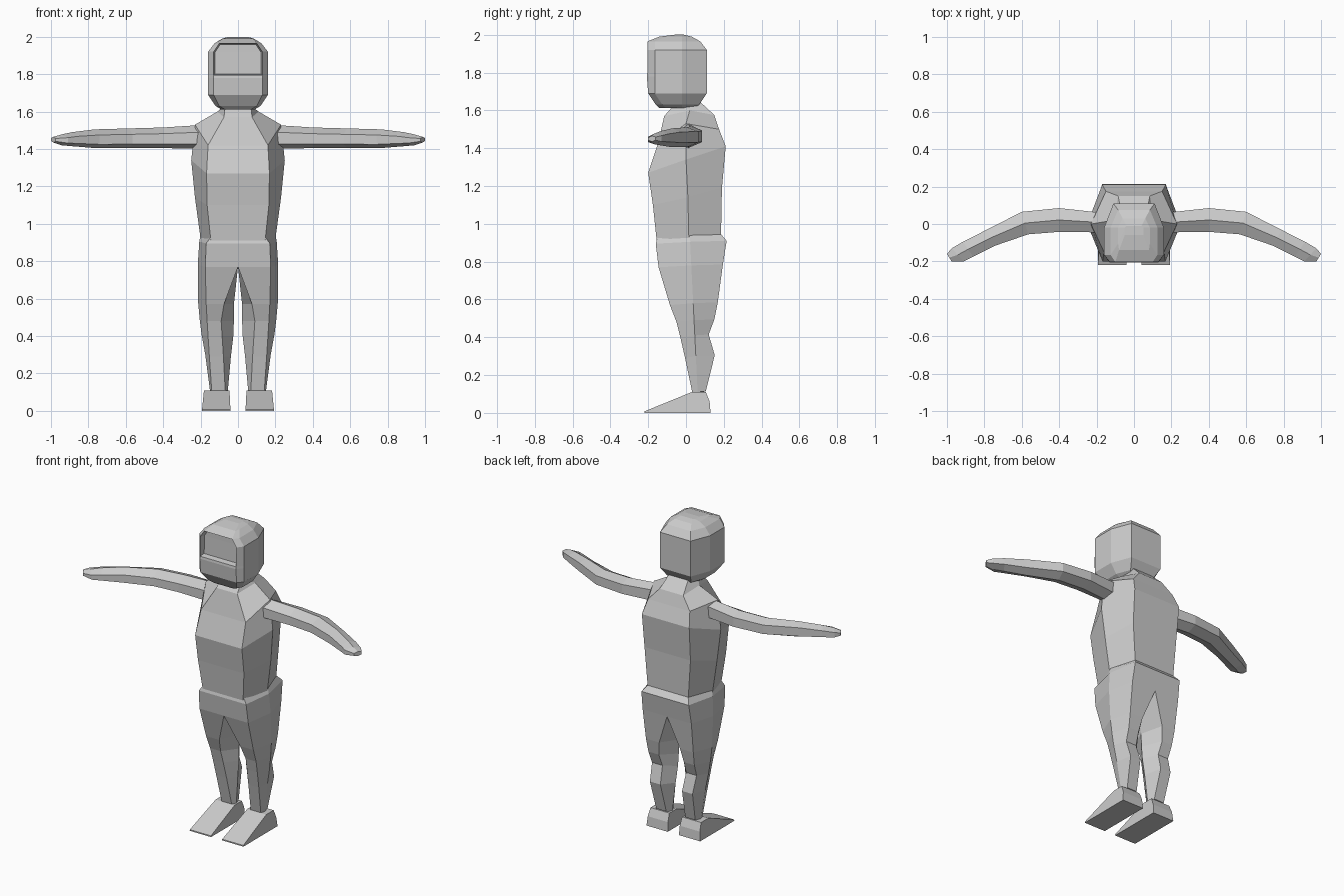
import bpy, bmesh

grey = bpy.data.materials.new("light grey")
grey.diffuse_color = (0.6, 0.6, 0.6, 1)


def loft(name, rings, mirror=False):
    """Skin a list of equal closed rings, cap both ends, optionally mirror in x."""
    bm = bmesh.new()
    rows = [[bm.verts.new(p) for p in r] for r in rings]
    n = len(rows[0])
    for a, b in zip(rows, rows[1:]):
        for i in range(n):
            j = (i + 1) % n
            bm.faces.new((a[i], a[j], b[j], b[i]))
    bm.faces.new(rows[0])
    bm.faces.new(rows[-1][::-1])
    bmesh.ops.remove_doubles(bm, verts=bm.verts, dist=0.0005)
    bmesh.ops.recalc_face_normals(bm, faces=bm.faces)
    if mirror:  # drop the inner wall on the centre plane
        wall = [f for f in bm.faces if all(abs(v.co.x) < 0.001 for v in f.verts)]
        bmesh.ops.delete(bm, geom=wall, context='FACES')
    me = bpy.data.meshes.new(name)
    bm.to_mesh(me)
    bm.free()
    me.materials.append(grey)
    ob = bpy.data.objects.new(name, me)
    bpy.context.collection.objects.link(ob)
    if mirror:
        ob.modifiers.new("mirror", 'MIRROR')
    return ob


def sym(half):
    """Close a right-hand half ring with its mirror image."""
    return half + [(-x, y, z) for x, y, z in reversed(half)]


# torso and neck: front corner, side ridge, back corner
loft("torso", [sym(h) for h in (
    [(.07, -.07, 1.66), (.09, .0, 1.66), (.065, .065, 1.67)],
    [(.07, -.075, 1.615), (.09, .0, 1.615), (.07, .08, 1.64)],
    [(.075, -.115, 1.57), (.11, .02, 1.60), (.085, .15, 1.575)],
    [(.16, -.15, 1.42), (.23, .0, 1.53), (.15, .175, 1.50)],
    [(.168, -.20, 1.27), (.25, .0, 1.34), (.17, .21, 1.41)],
    [(.165, -.175, 1.10), (.23, .01, 1.14), (.165, .19, 1.19)],
    [(.145, -.155, .91), (.20, .015, .92), (.145, .185, .93)])])

# hips and legs: z, inner front x, outer front x, front y, inner x, outer x, back y
legs = [
    (.93, 0, .145, -.15, 0, .20, .185),
    (.895, 0, .17, -.16, 0, .207, .215),
    (.77, 0, .175, -.145, 0, .215, .195),
    (.57, .075, .17, -.085, .022, .213, .168),
    (.48, .09, .165, -.05, .022, .205, .15),
    (.40, .085, .16, -.03, .025, .195, .12),
    (.29, .078, .153, -.005, .038, .175, .152),
    (.10, .068, .14, .035, .055, .15, .105)]
loft("legs", [[(fi, yf, z), (fo, yf, z), (xo, .02 + .05 * (.93 - z), z + .01),
               (fo, yb, z + .015), (fi, yb, z + .015), (xi, .02 + .05 * (.93 - z), z)]
              for z, fi, fo, yf, xi, xo, yb in legs], True)

# feet: wedge profile between a sole-wide inner and outer side
side = [(-.22, 0), (-.22, .008), (.03, .11), (.105, .11), (.125, .06), (.13, 0)]
loft("feet", [[(x + s * z, y, z) for y, z in side]
              for x, s in ((.04, .05), (.193, -.1))], True)

# arms: x and y of front edge, x and y of back edge, bottom z, top z
arms = [
    (.17, -.045, .17, .06, 1.40, 1.53),
    (.40, -.042, .40, .085, 1.405, 1.515),
    (.565, -.055, .60, .065, 1.405, 1.51),
    (.74, -.115, .79, -.032, 1.405, 1.505),
    (.86, -.175, .915, -.095, 1.415, 1.49),
    (.91, -.20, .975, -.13, 1.42, 1.478),
    (.975, -.20, 1.0, -.16, 1.435, 1.465)]


def arm_ring(fx, fy, bx, by, lo, hi):
    h, mx, my = hi - lo, (fx + bx) / 2, (fy + by) / 2
    return [(fx, fy, lo + .2 * h), (fx, fy, lo + .7 * h), (mx, my, hi),
            (bx, by, lo + .8 * h), (bx, by, lo + .25 * h), (mx, my, lo)]


loft("arms", [arm_ring(*a) for a in arms], True)

# hood: z, face half width, face y, cheek half width, back half width, back y
hood = [
    (1.612, .07, -.14, .09, .06, .05),
    (1.63, .10, -.16, .12, .085, .07),
    (1.69, .13, -.20, .16, .11, .11),
    (1.78, .13, -.207, .16, .11, .11),
    (1.795, .13, -.205, .16, .11, .11),
    (1.92, .13, -.203, .16, .11, .11),
    (1.965, .10, -.203, .125, .085, .075),
    (1.99, .08, -.14, .085, .06, .03),
    (2.0, .05, -.06, .05, .04, -.01)]
head = loft("head", [sym([(f, y, z), (c, max(y + .035, -.165), z), (c, -.02, z), (b, yb, z)])
                     for z, f, y, c, b, yb in hood])

# recessed face opening above the chin guard
bm = bmesh.new()
bm.from_mesh(head.data)
face = [f for f in bm.faces if f.normal.y < -.9 and f.calc_center_median().z > 1.79
        and f.calc_center_median().z < 1.95 and abs(f.calc_center_median().x) < .01]
bmesh.ops.inset_region(bm, faces=face, thickness=.008)
for v in {v for f in face for v in f.verts}:
    v.co.y += .035
bm.to_mesh(head.data)
bm.free()
